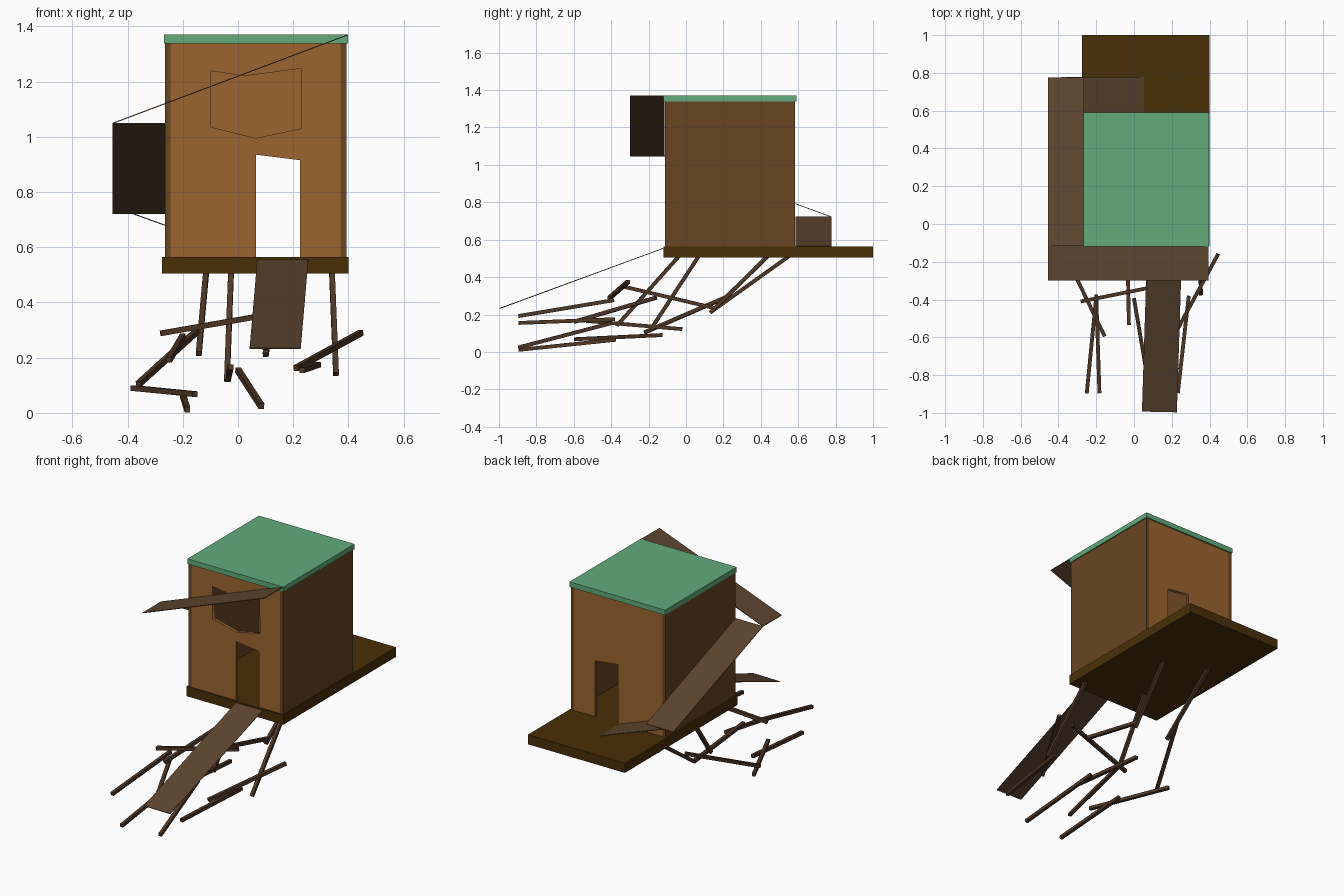
import bpy, bmesh, math
from mathutils import Vector, Matrix

if "Cube" in bpy.data.objects:
    bpy.data.objects.remove(bpy.data.objects["Cube"])


def material(name, rgb):
    m = bpy.data.materials.new(name)
    m.diffuse_color = [(c / 255) ** 2.2 for c in rgb] + [1]
    m.use_nodes = True
    m.node_tree.nodes["Principled BSDF"].inputs["Base Color"].default_value = m.diffuse_color
    return m


FRONT = material("wall_light", (154, 100, 50))
SIDE = material("wall_dark", (105, 70, 40))
ROOF = material("roof_green", (98, 170, 122))
DECK = material("deck_brown", (74, 51, 16))
RAMP = material("ramp_brown", (92, 70, 50))
STICK = material("stick_brown", (80, 58, 42))


def add(name, bm, mat):
    bmesh.ops.recalc_face_normals(bm, faces=bm.faces)
    me = bpy.data.meshes.new(name)
    bm.to_mesh(me)
    bm.free()
    me.materials.append(mat)
    ob = bpy.data.objects.new(name, me)
    bpy.context.collection.objects.link(ob)
    return ob


def box(name, lo, hi, mat):
    lo, hi = Vector(lo), Vector(hi)
    bm = bmesh.new()
    bmesh.ops.create_cube(bm, size=1, matrix=Matrix.Translation((lo + hi) / 2)
                          @ Matrix.Diagonal((*(hi - lo), 1)))
    add(name, bm, mat)


def plank(name, corners, mat=RAMP, thick=0.004):
    """Thin sloping board from four corners."""
    bm = bmesh.new()
    f = bm.faces.new([bm.verts.new(c) for c in corners])
    ext = bmesh.ops.extrude_face_region(bm, geom=[f], use_keep_orig=True)
    for v in ext["geom"]:
        if isinstance(v, bmesh.types.BMVert):
            v.co.z -= thick
    add(name, bm, mat)


def stick(name, a, b, w=0.02):
    """Square bar between two points."""
    a, b = Vector(a), Vector(b)
    d = b - a
    bm = bmesh.new()
    bmesh.ops.create_cube(bm, size=1, matrix=Matrix.Translation((a + b) / 2)
                          @ d.to_track_quat('Z', 'Y').to_matrix().to_4x4()
                          @ Matrix.Diagonal((w, w, d.length, 1)))
    add(name, bm, STICK)


def wall(name, y, outlines, mat, thick=0.02):
    """Upright panel in the xz plane; inner outlines become holes."""
    cu = bpy.data.curves.new(name, 'CURVE')
    cu.dimensions, cu.fill_mode, cu.extrude = '2D', 'BOTH', thick / 2
    for pts in outlines:
        s = cu.splines.new('POLY')
        s.points.add(len(pts) - 1)
        for p, (x, z) in zip(s.points, pts):
            p.co = (x, z, 0, 1)
        s.use_cyclic_u = True
    tmp = bpy.data.objects.new(name + "_curve", cu)
    bpy.context.collection.objects.link(tmp)
    bpy.context.view_layer.update()
    me = bpy.data.meshes.new_from_object(
        tmp.evaluated_get(bpy.context.evaluated_depsgraph_get()))
    bpy.data.objects.remove(tmp)
    me.transform(Matrix.Translation((0, y, 0)) @ Matrix.Rotation(math.pi / 2, 4, 'X'))
    me.materials.clear()
    me.materials.append(mat)
    bpy.context.collection.objects.link(bpy.data.objects.new(name, me))


# House body: deck, roof, walls
box("deck", (-0.275, -0.12, 0.505), (0.40, 1.0, 0.565), DECK)
box("roof", (-0.268, -0.12, 1.338), (0.398, 0.59, 1.37), ROOF)
box("left_wall", (-0.265, -0.113, 0.565), (-0.245, 0.583, 1.338), SIDE)
box("right_wall", (0.372, -0.113, 0.565), (0.392, 0.583, 1.338), SIDE)
panel = [(-0.245, 0.565), (0.065, 0.565), (0.065, 0.935), (0.225, 0.915),
         (0.225, 0.565), (0.372, 0.565), (0.372, 1.338), (-0.245, 1.338)]
window = [(-0.098, 1.035), (-0.098, 1.238), (0.025, 1.22),
          (0.228, 1.247), (0.23, 1.03), (0.065, 0.995)]
wall("front_wall", -0.101, [panel, window], FRONT)
wall("back_wall", 0.571, [panel], FRONT)

# Entrance ramp and the ramps that wind down from the roof
plank("entrance_ramp", [(0.07, -0.11, 0.56), (0.255, -0.11, 0.56),
                        (0.227, -0.997, 0.235), (0.042, -0.993, 0.235)])
plank("front_ramp", [(0.395, -0.3, 1.37), (0.395, -0.115, 1.37),
                     (-0.455, -0.115, 1.05), (-0.455, -0.3, 1.05)])
plank("left_ramp", [(-0.455, -0.115, 1.05), (-0.265, -0.115, 1.05),
                    (-0.265, 0.775, 0.725), (-0.455, 0.775, 0.725)])
plank("back_ramp", [(-0.385, 0.585, 0.725), (-0.385, 0.777, 0.725),
                    (0.052, 0.777, 0.567), (0.052, 0.585, 0.567)])

# Four jointed stick legs: thigh, shin, foot bar and toe
sticks = {
    "back_left_thigh": ((-0.115, 0.555, 0.515), (-0.142, 0.135, 0.215)),
    "back_left_shin": ((-0.15, 0.22, 0.295), (-0.36, -0.22, 0.105)),
    "back_left_foot_bar": ((-0.38, -0.13, 0.09), (-0.155, -0.595, 0.068)),
    "back_left_toe": ((-0.2, -0.375, 0.065), (-0.183, -0.895, 0.011)),
    "back_right_thigh": ((0.14, 0.44, 0.515), (0.1, 0.13, 0.21)),
    "back_right_shin": ((0.1, 0.15, 0.235), (0.08, -0.345, 0.352)),
    "back_right_foot_bar": ((-0.28, -0.41, 0.288), (0.22, -0.31, 0.375)),
    "back_right_toe": ((-0.2, -0.385, 0.277), (-0.25, -0.895, 0.192)),
    "front_left_thigh": ((-0.025, 0.07, 0.515), (-0.04, -0.19, 0.118)),
    "front_left_shin": ((-0.037, -0.02, 0.122), (-0.027, -0.535, 0.166)),
    "front_left_toe": ((0.0, -0.395, 0.155), (0.085, -0.895, 0.024)),
    "front_right_thigh": ((0.34, -0.035, 0.515), (0.355, -0.37, 0.14)),
    "front_right_shin": ((0.445, -0.16, 0.29), (0.21, -0.595, 0.162)),
    "front_right_toe": ((0.29, -0.38, 0.175), (0.232, -0.895, 0.155)),
}
for n, (a, b) in sticks.items():
    stick(n, a, b)
